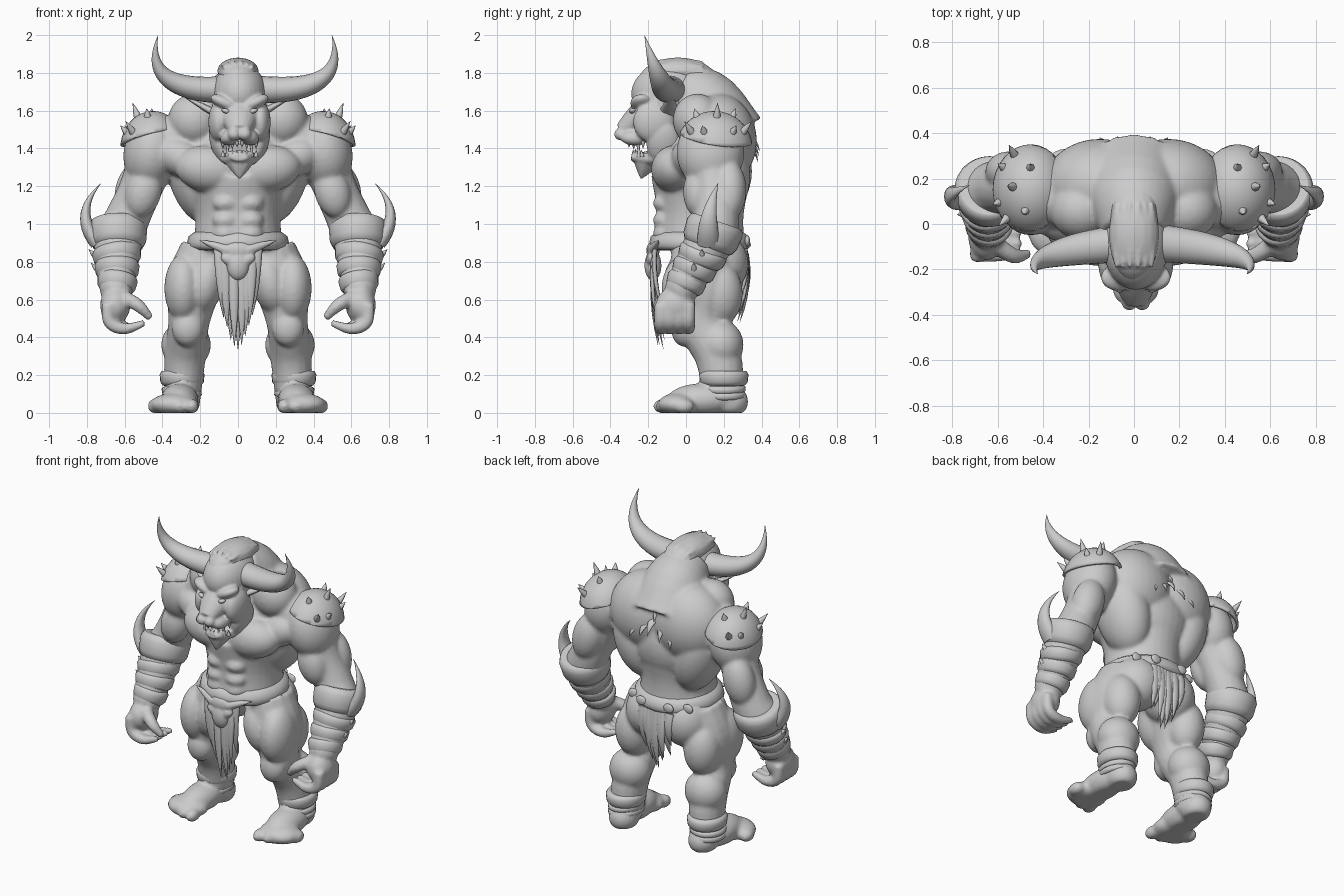
import bpy, bmesh, math, random
from mathutils import Vector, Matrix

if "Cube" in bpy.data.objects:
    bpy.data.objects.remove(bpy.data.objects["Cube"])

random.seed(4)
X, Y, Z = Vector((1, 0, 0)), Vector((0, 1, 0)), Vector((0, 0, 1))
V = lambda *a: Vector(a)


def ell(bm, x, y, z, rx, ry, rz, tilt=0):
    m = (Matrix.Translation((x, y, z)) @ Matrix.Rotation(math.radians(tilt), 4, 'Y')
         @ Matrix.Diagonal((rx, ry, rz, 1)))
    bmesh.ops.create_uvsphere(bm, u_segments=32, v_segments=20, radius=1, matrix=m)


def loft(bm, path, flat=1, n=16, ref=X):
    """Join elliptical rings along path points (x, y, z, radius); depth = radius * flat."""
    rings = []
    for i, p in enumerate(path):
        t = (path[min(i + 1, len(path) - 1)] - path[max(i - 1, 0)]).to_3d().normalized()
        u = (ref - t * ref.dot(t)).normalized()
        v = t.cross(u) * flat
        r = max(p[3], .001)
        ring = [2 * math.pi * j / n for j in range(n)]
        rings.append([bm.verts.new(p.to_3d() + (u * math.cos(a) + v * math.sin(a)) * r) for a in ring])
    for r, s in zip(rings, rings[1:]):
        for j in range(n):
            k = (j + 1) % n
            bm.faces.new((r[j], r[k], s[k], s[j]))
    bm.faces.new(rings[0])
    bm.faces.new(rings[-1])


def limb(bm, *pts, flat=1, n=16, ref=X, sub=4):
    """Smooth loft through a few points."""
    P = [Vector(p) for p in pts]
    P = [P[0] * 2 - P[1]] + P + [P[-1] * 2 - P[-2]]
    path = []
    for a, b, c, d in zip(P, P[1:], P[2:], P[3:]):
        for t in (k / sub for k in range(sub)):
            path.append(b + ((c - a) * t + (2 * a - 5 * b + 4 * c - d) * t * t
                             + (3 * b - a - 3 * c + d) * t ** 3) / 2)
    loft(bm, path + [P[-2]], flat, n, ref)


def lock(bm, a, b, w, flat=1, bow=V(0, 0, 0), n=8, steps=6, ref=None, full=1.5):
    """Pointed form from a to b, bowed in the middle: spikes, hair, strips, horns."""
    a, b = Vector(a), Vector(b)
    ref = ref or (X if abs((b - a).normalized().x) < .8 else Y)
    T = [k / steps for k in range(steps + 1)]
    loft(bm, [V(*(a.lerp(b, t) + bow * 4 * t * (1 - t)), w * (1 - t ** full)) for t in T], flat, n, ref)


def band(bm, c, axis, r, h, flat=1, flare=0):
    """Thick cuff around a limb."""
    axis = axis.normalized()
    loft(bm, [V(*(c + axis * h * k / 2), (r + flare * k) * (1 - .17 * abs(k) ** 8))
              for k in (-1, -.93, -.5, 0, .5, .93, 1)], flat, 28)


def finish(name, bm, mirror=True, voxel=0, shift=0, smooth=3):
    for v in bm.verts:
        v.co.z = max(v.co.z, 0)
    bmesh.ops.recalc_face_normals(bm, faces=bm.faces)
    for f in bm.faces:
        f.smooth = len(f.verts) < 8
    me = bpy.data.meshes.new(name)
    bm.to_mesh(me)
    bm.free()
    ob = bpy.data.objects.new(name, me)
    ob.location.x = shift
    bpy.context.collection.objects.link(ob)
    if mirror:
        ob.modifiers.new("mirror", 'MIRROR').use_mirror_merge = False
    if voxel:
        m = ob.modifiers.new("blend", 'REMESH')
        m.mode, m.voxel_size, m.use_smooth_shade = 'VOXEL', voxel, True
        ob.modifiers.new("soften", 'SMOOTH').iterations = smooth
    return ob


# body: half of the muscle masses, mirrored and blended
b = bmesh.new()
ell(b, 0, .1, 1.28, .28, .25, .28)             # ribcage
ell(b, .15, .17, 1.44, .25, .205, .25)         # upper back
ell(b, .23, .06, 1.55, .14, .13, .14, 20)      # trapezius
ell(b, .34, .12, 1.44, .14, .14, .14, 30)      # shoulder bridge
ell(b, .22, .16, 1.26, .15, .18, .27, 16)      # lat
ell(b, .15, -.06, 1.29, .185, .125, .125, -8)  # pec
ell(b, .3, .02, 1.35, .14, .1, .1, -25)        # chest to shoulder
for z in (1.11, 1.02, .95):                    # abs
    ell(b, .065, -.115, z, .07, .06, .05)
limb(b, (0, .08, 1.25, .26), (0, .075, 1.05, .225), (0, .07, .86, .24), flat=1.02, n=32)
limb(b, (0, .17, 1.46, .25), (0, .09, 1.63, .2), (0, -.04, 1.72, .14), n=32)
ell(b, .13, .17, .79, .155, .16, .17)          # buttock
ell(b, .455, .13, 1.38, .15, .18, .2, -12)     # deltoid
ell(b, .5, .07, 1.17, .095, .085, .14, -15)    # biceps
ell(b, .55, .23, 1.18, .1, .09, .16, -15)      # triceps
ell(b, .65, -.055, .57, .08, .105, .1)         # palm
ell(b, .29, .01, .66, .1, .14, .18)            # quads
ell(b, .17, .01, .69, .1, .13, .17, -14)
ell(b, .25, .18, .63, .115, .12, .17)          # hamstring
ell(b, .265, -.01, .45, .085, .07, .1)         # knee
ell(b, .275, .185, .36, .132, .12, .13)        # calf
ell(b, .29, .23, .06, .09, .1, .09)            # heel
ell(b, .31, .08, .07, .1, .18, .085)           # instep
ell(b, .335, -.04, .045, .13, .11, .06)        # ball of foot
limb(b, (.44, .14, 1.4, .14), (.51, .15, 1.2, .115), (.59, .16, 1.02, .12), (.635, .12, .9, .13),
     (.645, -.04, .63, .085))
limb(b, (.16, .09, .85, .15), (.23, .08, .68, .15), (.26, .07, .48, .11), (.28, .17, .3, .11),
     (.295, .2, .06, .095), flat=1.12)
for i in range(4):   # toes and curled fingers
    ell(b, .245 + .065 * i, -.12 + .012 * i * i, .035, .038, .055, .04)
    y = -.135 + .05 * i
    limb(b, (.69, y, .58, .035), (.68, y, .48, .035), (.6, y, .445, .032), (.495, y, .475, .018),
         n=10, ref=Y)
limb(b, (.62, -.08, .62, .04), (.53, -.14, .57, .036), (.46, -.13, .5, .02), n=10, ref=Y)
finish("body", b, voxel=.0115, smooth=8)

# head with open mouth
h = bmesh.new()
ell(h, 0, -.09, 1.69, .145, .2, .16)           # skull
ell(h, .075, -.235, 1.64, .085, .06, .035, -24)  # brow
ell(h, .11, -.17, 1.54, .055, .11, .11)        # cheek
ell(h, .05, -.27, 1.46, .055, .08, .042, 22)   # upper lip
ell(h, .028, -.345, 1.475, .035, .035, .033)   # nostril
ell(h, .105, -.12, 1.43, .05, .09, .12, 15)    # jaw muscle
limb(h, (0, -.14, 1.62, .15), (0, -.26, 1.55, .095), (0, -.34, 1.49, .055), flat=.8)
limb(h, (0, -.08, 1.38, .12), (0, -.19, 1.345, .1), (0, -.29, 1.355, .045), flat=.45)
lock(h, (0, -.2, 1.37), (0, -.24, 1.235), .095, .9)
finish("head", h, voxel=.008, shift=.008, smooth=4)

e = bmesh.new()
ell(e, .072, -.283, 1.598, .024, .018, .013, -20)
finish("eyes", e, shift=.008)

t = bmesh.new()
for i, l in enumerate((.03, .04, .07, .035)):
    x = .013 + .025 * i
    lock(t, (x, -.315 + x, 1.44), (x, -.315 + x, 1.435 - l), .012)
    lock(t, (x, -.285 + x * .6, 1.355), (x, -.29 + x * .6, 1.365 + l * .8), .012)
finish("teeth", t, shift=.008)

e = bmesh.new()
lock(e, (.11, -.09, 1.58), (.31, -.08, 1.69), .055, .4, ref=Y)
finish("ears", e)

h = bmesh.new()
lock(h, (.03, -.08, 1.715), (.46, -.22, 2), .083, .88, V(.155, .012, -.092), 20, 24, Y)
finish("horns", h, shift=.037)

# mane: leaf-shaped crest over the skull, then tufts down the back
m = bmesh.new()
limb(m, (0, -.27, 1.73, .02), (0, -.17, 1.79, .09), (0, -.05, 1.81, .11), (0, .07, 1.79, .1),
     (0, .17, 1.69, .1), (0, .25, 1.58, .06), flat=.65)
for i in range(3):
    ell(m, .02 + .03 * i, -.05, 1.857 - .012 * i, .016, .15, .018)
finish("mane", m, voxel=.009)
m = bmesh.new()
for row in range(6):
    for i in range(-2, 3):
        a = V(i * (.03 + .005 * row) + random.uniform(-.01, .01), .1 + .043 * row - abs(i) * .005,
              1.82 - .055 * row - row * row * .003 - abs(i) * .02)
        lock(m, a, a + V(i * .018, .075, -.08 - random.random() * .04), .03, .45, V(0, .012, .012))
finish("back_tufts", m, mirror=False)

# shoulder pads: trimmed shells with spikes
p = bmesh.new()
C, R = V(.45, .15, 1.4), V(.165, .195, .19)
ell(p, *C, *R)
for co, no in ((V(.47, .16, 1.45), V(.25, .15, 1)), (V(.34, .15, 1.5), X)):
    bmesh.ops.bisect_plane(p, geom=p.verts[:] + p.edges[:] + p.faces[:], plane_co=co, plane_no=no,
                           clear_inner=True)
s = finish("shoulder_pads", p).modifiers.new("thickness", 'SOLIDIFY')
s.thickness, s.offset = .016, 0
p = bmesh.new()
for i in range(7):
    a, q = math.radians(-70 + 26 * i), math.radians(60 if i % 3 == 0 else 26)
    d = V(math.cos(a) * math.cos(q), math.sin(a) * math.cos(q), math.sin(q))
    o = C + V(*(k * r for k, r in zip(d, R)))
    lock(p, o - d * .01, o + (d + Z * .6).normalized() * (.08 if i % 2 else .05), .022)
finish("shoulder_spikes", p)

# bracers, forearm wraps and curved elbow blades
w = bmesh.new()
arm = V(0, .35, 1)
band(w, V(.635, .14, .945), arm, .152, .15, flare=.006)
for i in range(3):
    c, r = V(.64, .085 - .043 * i, .83 - .072 * i), .128 - .012 * i
    band(w, c, arm + X * (.15 - .15 * i), r, .085, flare=.006)
    if i < 2:
        lock(w, c + X * (r - .015), c + X * (r + .022) + Z * .035, .018)
finish("bracers", w)
w = bmesh.new()
lock(w, (.745, .12, .9), (.725, .17, 1.215), .04, 1.5, V(.072, -.02, 0), 14, 12, X)
finish("elbow_blades", w)

# ankle cuffs and foot wraps
a = bmesh.new()
band(a, V(.296, .2, .183), Z, .117, .08, 1.1, .004)
for z in (.128, .095):
    band(a, V(.298, .195, z), Z + X * .1, .106, .04, 1.14)
finish("ankle_cuffs", a)

# belt, buckle and torn loincloth
b = bmesh.new()
band(b, V(0, .073, .91), Z, .268, .1, .99, -.012)
for x in (.1, .2):
    ell(b, x, .345 - x * x * 2, .91, .035, .014, .03)
finish("belt", b)
b = bmesh.new()
ell(b, 0, -.175, .86, .085, .035, .05)
ell(b, 0, -.175, .78, .06, .045, .08)
ell(b, .045, -.185, .81, .05, .025, .03, -25)
lock(b, (.05, -.18, .86), (.22, -.14, .92), .03, ref=Y)
finish("buckle", b, voxel=.008)
for name, y0, y1, low, fan in (("front_loincloth", -.165, -.13, .3, .019), ("back_loincloth", .31, .28, .43, .024)):
    c = bmesh.new()
    for i in range(-4, 5):
        tip = V(i * fan, y1 + random.uniform(-.02, .02), low + .04 * abs(i) + random.uniform(0, .06))
        lock(c, (i * .025, y0, .87), tip, .03, .45, V(0, .025 if y0 > 0 else -.02, 0), full=3)
    finish(name, c, mirror=False)
